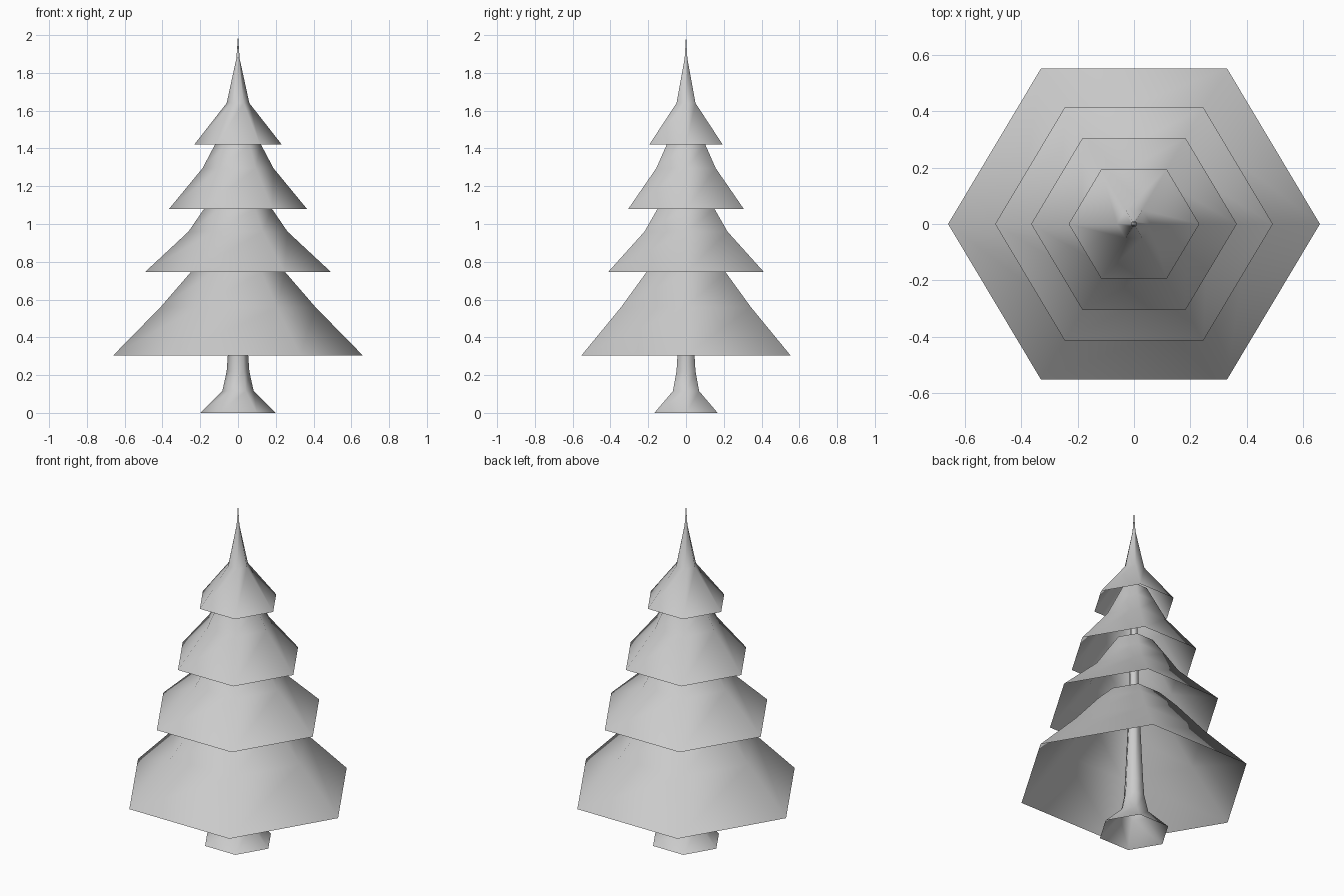
import bpy, bmesh
from math import cos, sin, pi

if "Cube" in bpy.data.objects:
    bpy.data.objects.remove(bpy.data.objects["Cube"])

SIDES = 6
Y_SCALE = 0.967  # the tree is slightly narrower front to back


def lathe(name, profile, tip=None):
    """Open six-sided smooth shell from (radius, z) points, optionally closed to a tip."""
    bm = bmesh.new()
    rings = [[bm.verts.new((r * cos(2 * pi * i / SIDES),
                            r * sin(2 * pi * i / SIDES) * Y_SCALE, z))
              for i in range(SIDES)] for r, z in profile]
    for low, high in zip(rings, rings[1:]):
        for i in range(SIDES):
            j = (i + 1) % SIDES
            bm.faces.new((low[i], low[j], high[j], high[i]))
    if tip is not None:
        apex = bm.verts.new((0, 0, tip))
        for i in range(SIDES):
            bm.faces.new((rings[-1][i], rings[-1][(i + 1) % SIDES], apex))
    for f in bm.faces:
        f.smooth = True
    mesh = bpy.data.meshes.new(name)
    bm.to_mesh(mesh)
    bm.free()
    obj = bpy.data.objects.new(name, mesh)
    bpy.context.collection.objects.link(obj)
    return obj


# Flared trunk running up through the tiers to a needle tip
lathe("trunk", [(0.20, 0), (0.083, 0.115), (0.06, 0.22), (0.054, 0.305),
                (0.03, 0.80), (0.022, 1.20), (0.009, 1.87)], tip=2.0)

# Hollow branch tiers, bottom to top
tiers = [
    [(0.66, 0.305), (0.41, 0.56), (0.25, 0.745), (0.15, 0.845)],
    [(0.493, 0.745), (0.262, 0.96), (0.18, 1.08), (0.11, 1.18)],
    [(0.365, 1.08), (0.188, 1.295), (0.122, 1.42), (0.075, 1.51)],
    [(0.232, 1.42), (0.06, 1.64), (0.01, 1.87)],
]
for n, profile in enumerate(tiers, 1):
    lathe(f"branch_tier_{n}", profile)
